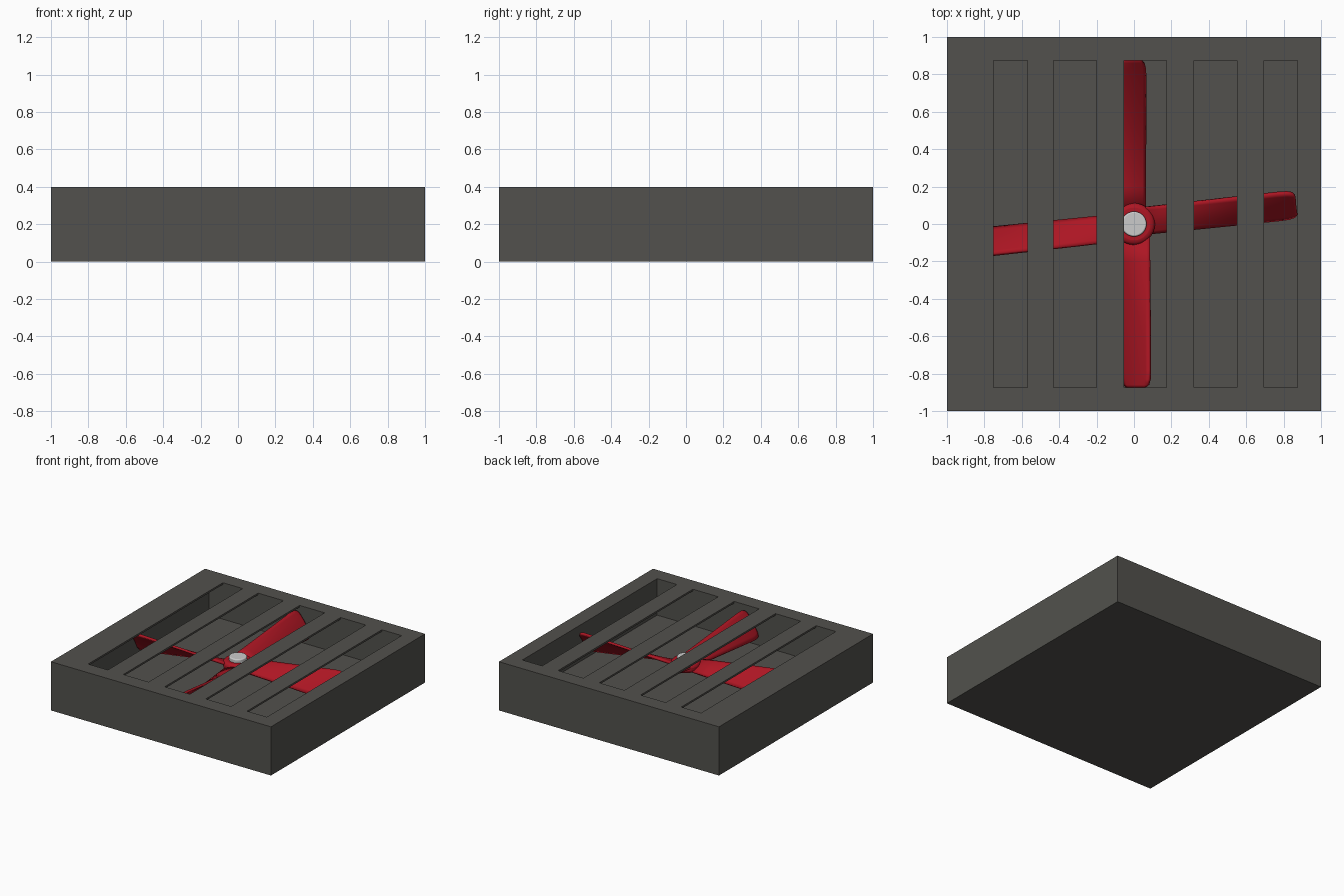
import bpy, bmesh
from math import radians, sin, pi
from mathutils import Matrix

if "Cube" in bpy.data.objects:
    bpy.data.objects.remove(bpy.data.objects["Cube"])


def material(name, rgb):
    m = bpy.data.materials.new(name)
    m.diffuse_color = (*rgb, 1)
    m.use_nodes = True
    m.node_tree.nodes["Principled BSDF"].inputs["Base Color"].default_value = m.diffuse_color
    return m


DARK = material("dark_grey", (0.085, 0.083, 0.074))
RED = material("red", (0.42, 0.008, 0.017))
WHITE = material("light_grey", (0.75, 0.75, 0.75))


def box(name, lo, hi, mat=None):
    bpy.ops.mesh.primitive_cube_add(size=1, location=[(a + b) / 2 for a, b in zip(lo, hi)])
    ob = bpy.context.object
    ob.name = name
    ob.scale = [b - a for a, b in zip(lo, hi)]
    bpy.ops.object.transform_apply(location=False, rotation=False, scale=True)
    if mat:
        ob.data.materials.append(mat)
    return ob


def cut(target, cutter):
    mod = target.modifiers.new(cutter.name, 'BOOLEAN')
    mod.operation, mod.solver, mod.object = 'DIFFERENCE', 'EXACT', cutter
    cutter.hide_render = True
    cutter.display_type = 'WIRE'


def disc(name, radius, z0, z1, bevel, mat):
    bpy.ops.mesh.primitive_cylinder_add(vertices=32, radius=radius, depth=z1 - z0,
                                        location=(0, 0, (z0 + z1) / 2))
    ob = bpy.context.object
    ob.name = name
    ob.data.materials.append(mat)
    mod = ob.modifiers.new("bevel", 'BEVEL')
    mod.width, mod.segments = bevel, 3
    bpy.ops.object.shade_smooth_by_angle(angle=radians(40))
    return ob


# Hollow housing with five slots leaving thin flat grille bars
housing = box("housing", (-1, -1, 0), (1, 1, 0.4), DARK)
cut(housing, box("cavity_cutter", (-0.875, -0.875, 0.1), (0.875, 0.875, 0.385)))
slots = [(-0.75, -0.57), (-0.43, -0.2), (-0.053, 0.175), (0.32, 0.55), (0.695, 0.875)]
for i, (x0, x1) in enumerate(slots):
    cut(housing, box(f"slot_cutter_{i + 1}", (x0, -0.875, 0.3), (x1, 0.875, 0.5)))

# Apply the cuts, then remove the cutters
bpy.context.view_layer.update()
mesh = bpy.data.meshes.new_from_object(housing.evaluated_get(bpy.context.evaluated_depsgraph_get()))
cutters = [m.object for m in housing.modifiers]
housing.modifiers.clear()
housing.data = mesh
mesh.materials.clear()
mesh.materials.append(DARK)
for p in mesh.polygons:
    p.material_index = 0
for c in cutters:
    bpy.data.objects.remove(c)

# Hub
disc("hub_cap", 0.067, 0.22, 0.335, 0.008, WHITE)
disc("hub_ring", 0.112, 0.235, 0.305, 0.025, RED)


# Twisted blade: nearly flat at the hub, steep at the rounded tip
def blade(name, angle):
    bm = bmesh.new()
    stations = [(0.07, 1), (0.2, 1), (0.35, 1), (0.5, 1), (0.65, 1), (0.78, 1),
                (0.83, 0.97), (0.86, 0.86), (0.873, 0.66)]
    n, rows = 8, []
    for r, width in stations:
        t = (r - 0.07) / 0.8
        rise = 0.02 + 0.085 * t
        row = []
        for j in range(n + 1):
            s = (2 * j / n - 1) * width
            camber = 0.012 * sin(pi * j / n)
            row.append(bm.verts.new((r, 0.013 + 0.072 * s, 0.265 + rise * s + camber)))
        rows.append(row)
    for a, b in zip(rows, rows[1:]):
        for j in range(n):
            bm.faces.new((a[j], b[j], b[j + 1], a[j + 1]))
    bm.transform(Matrix.Rotation(radians(angle), 4, 'Z'))
    me = bpy.data.meshes.new(name)
    bm.to_mesh(me)
    bm.free()
    me.materials.append(RED)
    ob = bpy.data.objects.new(name, me)
    bpy.context.collection.objects.link(ob)
    mod = ob.modifiers.new("thickness", 'SOLIDIFY')
    mod.thickness, mod.offset = 0.018, 0
    bpy.ops.object.select_all(action='DESELECT')
    ob.select_set(True)
    bpy.context.view_layer.objects.active = ob
    bpy.ops.object.shade_smooth_by_angle(angle=radians(40))


for i, angle in enumerate((6, 90, 186, 270)):
    blade(f"fan_blade_{i + 1}", angle)
